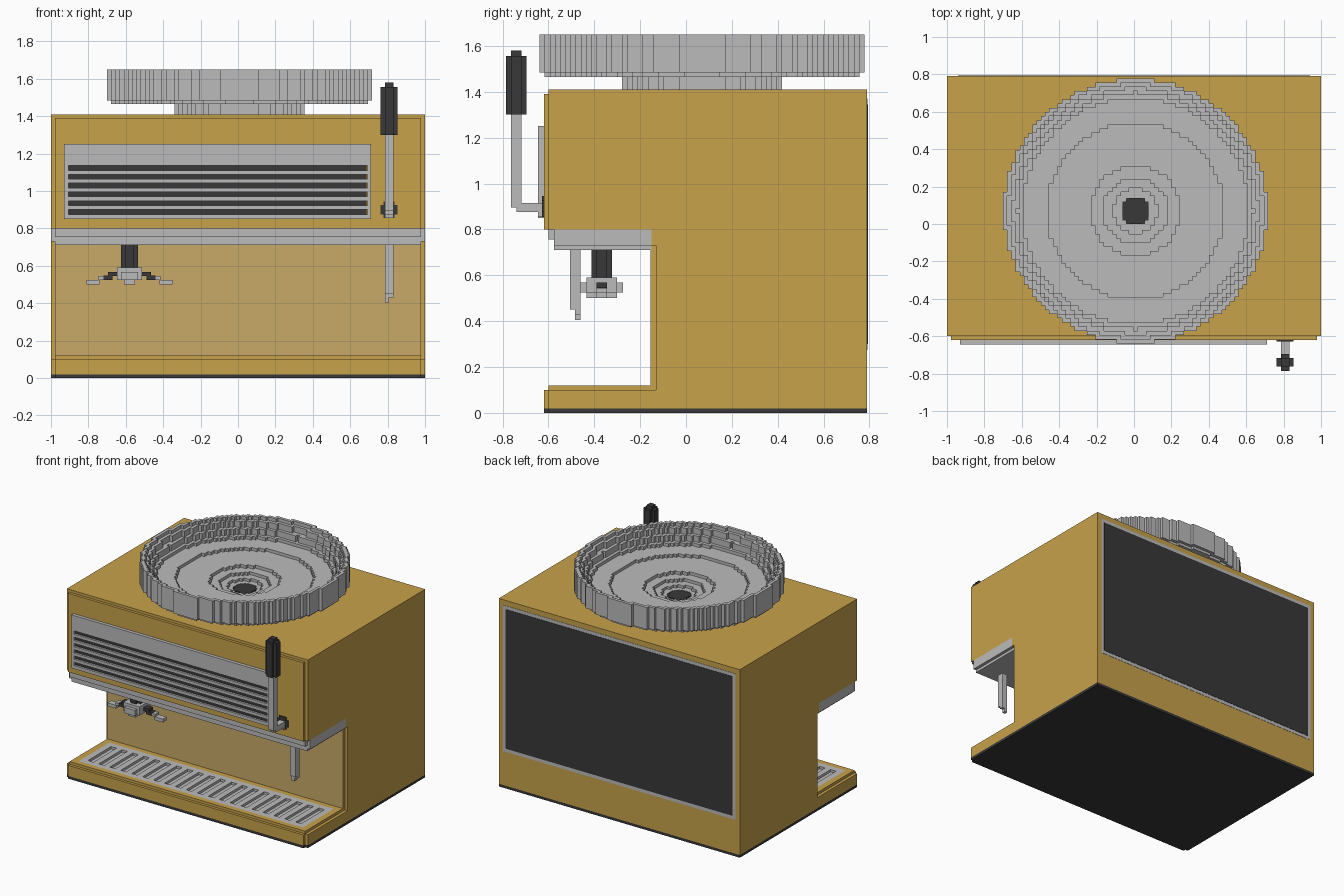
import bpy, bmesh, math

if "Cube" in bpy.data.objects:
    bpy.data.objects.remove(bpy.data.objects["Cube"])


def material(name, rgb):
    m = bpy.data.materials.new(name)
    m.use_nodes = True
    m.diffuse_color = (*rgb, 1)
    m.node_tree.nodes["Principled BSDF"].inputs["Base Color"].default_value = (*rgb, 1)
    return m


gold = material("gold", (0.58, 0.36, 0.07))
tan = material("tan", (0.58, 0.40, 0.14))
steel = material("steel", (0.50, 0.50, 0.50))
dark = material("charcoal", (0.04, 0.04, 0.04))

V = 0.0225   # block size that the stepped details follow
EDGE = 1 - V


def finish(name, bm, mat):
    bmesh.ops.recalc_face_normals(bm, faces=bm.faces)
    me = bpy.data.meshes.new(name)
    bm.to_mesh(me)
    bm.free()
    me.materials.append(mat)
    ob = bpy.data.objects.new(name, me)
    bpy.context.collection.objects.link(ob)
    return ob


def boxes(name, mat, *bounds):
    """One object from boxes given as (x0, x1, y0, y1, z0, z1)."""
    bm = bmesh.new()
    for x0, x1, y0, y1, z0, z1 in bounds:
        verts = bmesh.ops.create_cube(bm, size=1)["verts"]
        for v in verts:
            v.co.x = x1 if v.co.x > 0 else x0
            v.co.y = y1 if v.co.y > 0 else y0
            v.co.z = z1 if v.co.z > 0 else z0
    return finish(name, bm, mat)


def extrude_x(name, mat, profile, x0, x1):
    """Extrude a (y, z) profile along x."""
    bm = bmesh.new()
    face = bm.faces.new([bm.verts.new((x0, y, z)) for y, z in profile])
    out = bmesh.ops.extrude_face_region(bm, geom=[face])["geom"]
    for v in out:
        if isinstance(v, bmesh.types.BMVert):
            v.co.x = x1
    return finish(name, bm, mat)


# Housing: C-shaped core and slightly smaller side layers
core = [(-0.62, 0.02), (-0.62, 0.10), (-0.15, 0.10), (-0.15, 0.80), (-0.62, 0.80),
        (-0.62, 1.39), (-0.60, 1.39), (-0.60, 1.41), (0.79, 1.41), (0.79, 0.02)]
side = [(-0.60, 0.02), (-0.60, 0.10), (-0.13, 0.10), (-0.13, 0.73), (-0.15, 0.73),
        (-0.15, 0.80), (-0.60, 0.80), (-0.60, 1.41), (0.79, 1.41), (0.79, 0.02)]
extrude_x("housing_core", gold, core, -EDGE, EDGE)
extrude_x("housing_left_side", gold, side, EDGE, 1)
extrude_x("housing_right_side", gold, side, -1, -EDGE)
boxes("base_plate", dark, (-EDGE, EDGE, -0.62, 0.79, 0, 0.02), (-1, 1, -0.60, 0.79, 0, 0.02))
boxes("splash_wall", tan, (-EDGE, EDGE, -0.154, -0.15, 0.12, 0.71))

# Drip tray: gold rim around a slotted grate
gx, gy0, gy1 = 0.93, -0.56, -0.195
boxes("tray_rim", gold,
      (-EDGE, EDGE, -0.60, gy0, 0.10, 0.12), (-EDGE, EDGE, gy1, -0.15, 0.10, 0.12),
      (-EDGE, -gx, gy0, gy1, 0.10, 0.12), (gx, EDGE, gy0, gy1, 0.10, 0.12))
boxes("tray_floor", steel, (-gx, gx, gy0, gy1, 0.099, 0.102))
slots = 20
pitch = 2 * gx / (slots + 0.5)
bars = [(-gx + i * pitch, -gx + (i + 0.5) * pitch, gy0, gy1, 0.10, 0.12) for i in range(slots + 1)]
boxes("tray_grate", steel, (-gx, gx, gy0, gy0 + 2 * V, 0.10, 0.12),
      (-gx, gx, gy1 - 2 * V, gy1, 0.10, 0.12), *bars)

# Steel underside of the upper housing
boxes("brew_plate", steel, (-EDGE, EDGE, -0.575, -0.15, 0.71, 0.80),
      (-EDGE, EDGE, -0.60, -0.15, 0.755, 0.80), (-1, 1, -0.575, -0.15, 0.73, 0.80))

# Front vent: steel bars in front of a dark backing
vx0, vx1, vy = -0.93, 0.71, -0.645
centres = [0.888 + i * 0.047 for i in range(6)]
boxes("vent_backing", dark, (vx0 + V, vx1 - V, -0.630, -0.62, 0.86, 1.15))
edges = [0.85] + [z + s * 0.0125 for z in centres for s in (-1, 1)] + [1.25]
rails = [(vx0, vx1, vy, -0.62, edges[i], edges[i + 1]) for i in range(0, len(edges), 2)]
boxes("vent_frame", steel, (vx0, vx0 + V, vy, -0.62, 0.85, 1.25),
      (vx1 - 0.018, vx1, vy, -0.62, 0.85, 1.25), *rails)

# Back panel with a thin steel frame
boxes("back_frame", steel, (-0.965, 0.965, 0.787, 0.792, 0.275, 1.37))
boxes("back_panel", dark, (-0.94, 0.94, 0.788, 0.794, 0.30, 1.345))

# Lever on the front
lx, ly = 0.808, -0.74
boxes("lever_mount", dark, (lx - 0.045, lx + 0.045, -0.628, -0.62, 0.875, 0.925),
      (lx - 0.03, lx + 0.03, -0.628, -0.62, 0.855, 0.945))
boxes("lever_rod", steel, (lx - V, lx + V, ly - V, ly + V, 0.895, 1.31),
      (lx - V, lx + V, ly, -0.62, 0.875, 0.915), (lx - V, lx + V, -0.645, -0.62, 0.855, 0.915))
boxes("lever_grip", dark, (lx - 2 * V, lx + 2 * V, ly - V, ly + V, 1.30, 1.555),
      (lx - V, lx + V, ly - 2 * V, ly + 2 * V, 1.30, 1.555),
      (lx - V, lx + V, ly - V, ly + V, 1.30, 1.58))

# Steam wand
boxes("steam_wand", steel, (lx - V, lx + V, -0.505, -0.46, 0.45, 0.71),
      (lx - V, lx, -0.485, -0.46, 0.405, 0.45), (lx, lx + V, -0.485, -0.46, 0.43, 0.45))

# Brew head with two drooping spout arms
hx, hy = -0.58, -0.367
boxes("brew_neck", dark, (hx - 2 * V, hx + 2 * V, hy - V, hy + V, 0.59, 0.71),
      (hx - V, hx + V, hy - 2 * V, hy + 2 * V, 0.59, 0.71))
boxes("brew_head", steel, (hx - 0.067, hx + 0.067, hy - 0.067, hy + 0.067, 0.525, 0.59),
      (hx - 0.03, hx + 0.03, hy - 0.067, hy + 0.067, 0.50, 0.53),
      (hx - 0.045, hx + 0.045, hy - 0.092, hy + 0.092, 0.525, 0.568))


def both(a, b, w, z0, z1):
    return [(hx + min(s * a, s * b), hx + max(s * a, s * b), hy - w, hy + w, z0, z1) for s in (-1, 1)]


boxes("brew_arms", dark, *both(0.06, 0.115, V, 0.545, 0.568), *both(0.09, 0.14, V, 0.525, 0.547))
boxes("brew_spouts", steel, *both(0.14, 0.165, V, 0.525, 0.545), *both(0.16, 0.23, V, 0.50, 0.525))

# Hopper: stepped bowl; each row is (outer radius, height)
CX, CY = 0.008, 0.07
TOPS = [(0.075, 1.418), (0.12, 1.425), (0.175, 1.445), (0.24, 1.467), (0.47, 1.49), (0.605, 1.512),
        (0.63, 1.535), (0.655, 1.58), (0.68, 1.625), (0.705, 1.65)]
BOTTOMS = [(0.355, 1.40), (0.68, 1.465), (0.705, 1.485)]


def level(table, i, j):
    r = math.hypot(i, j) * V
    return next((h for limit, h in table if r <= limit), None)


bm = bmesh.new()
N = 33


def quad(*pts):
    bm.faces.new([bm.verts.new(p) for p in pts])


for i in range(-N, N + 1):
    for j in range(-N, N + 1):
        top, low = level(TOPS, i, j), level(BOTTOMS, i, j)
        if top is None:
            continue
        x0, x1 = CX + (i - 0.5) * V, CX + (i + 0.5) * V
        y0, y1 = CY + (j - 0.5) * V, CY + (j + 0.5) * V
        quad((x0, y0, top), (x1, y0, top), (x1, y1, top), (x0, y1, top))
        quad((x0, y1, low), (x1, y1, low), (x1, y0, low), (x0, y0, low))
        # Walls wherever the neighbouring column is lower or missing
        for di, dj, a, b in ((1, 0, (x1, y0), (x1, y1)), (-1, 0, (x0, y1), (x0, y0)),
                             (0, 1, (x1, y1), (x0, y1)), (0, -1, (x0, y0), (x1, y0))):
            ntop, nlow = level(TOPS, i + di, j + dj), level(BOTTOMS, i + di, j + dj)
            spans = [(low, top)] if ntop is None else [(ntop, top), (low, nlow)]
            for z0, z1 in spans:
                if z1 > z0:
                    quad((*a, z0), (*b, z0), (*b, z1), (*a, z1))
me = bpy.data.meshes.new("hopper")
bm.to_mesh(me)
bm.free()
me.materials.append(steel)
bpy.context.collection.objects.link(bpy.data.objects.new("hopper", me))

# Dark throat at the bottom of the hopper
boxes("hopper_throat", dark, (CX - 0.07, CX + 0.07, CY - 0.05, CY + 0.05, 1.418, 1.427),
      (CX - 0.05, CX + 0.05, CY - 0.07, CY + 0.07, 1.418, 1.427))
